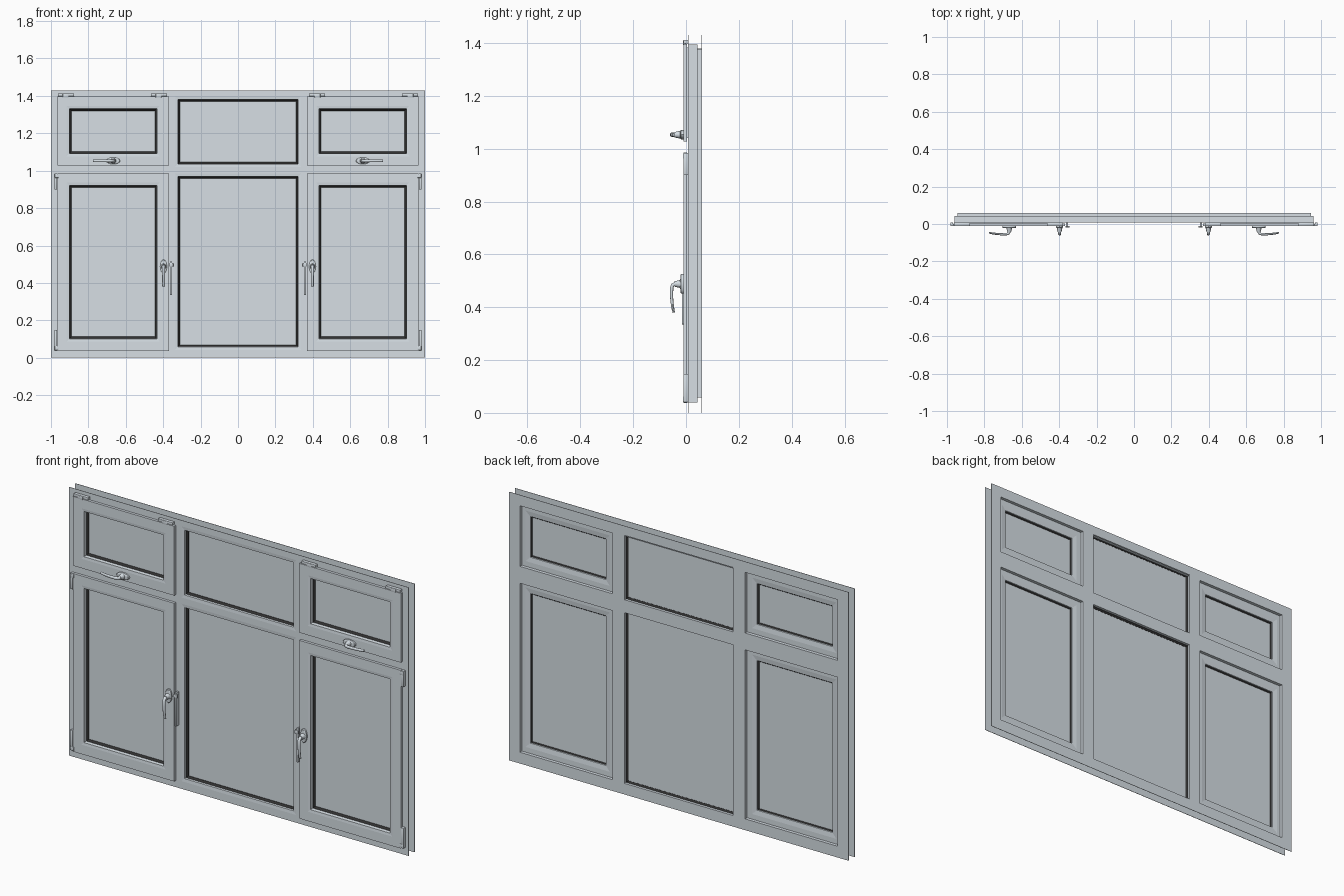
import bpy, bmesh, math
from mathutils import Vector

if "Cube" in bpy.data.objects:
    bpy.data.objects.remove(bpy.data.objects["Cube"])


def material(name, colour):
    mat = bpy.data.materials.new(name)
    mat.use_nodes = True
    mat.diffuse_color = colour
    mat.node_tree.nodes["Principled BSDF"].inputs["Base Color"].default_value = colour
    return mat


PAINT = material("pale_blue_grey", (0.68, 0.74, 0.785, 1))
RUBBER = material("dark_rubber", (0.03, 0.03, 0.03, 1))

FRONT, BACK = 0.007, 0.06      # planes of the two frame faces
SASH_FRONT = -0.01


def finish(name, bm, smooth=False, mat=PAINT):
    mesh = bpy.data.meshes.new(name)
    bm.to_mesh(mesh)
    bm.free()
    mesh.materials.append(mat)
    obj = bpy.data.objects.new(name, mesh)
    bpy.context.collection.objects.link(obj)
    if smooth:
        bpy.ops.object.select_all(action='DESELECT')
        obj.select_set(True)
        bpy.context.view_layer.objects.active = obj
        bpy.ops.object.shade_smooth_by_angle(angle=math.radians(40))
    return obj


def skin(name, rings, loop=False, caps=False, flip=False, smooth=False, mat=PAINT):
    """Join successive rings of points with quads."""
    bm = bmesh.new()
    rows = [[bm.verts.new(p) for p in ring] for ring in rings]
    pairs = list(zip(rows, rows[1:]))
    if loop:
        pairs.append((rows[-1], rows[0]))
    for a, b in pairs:
        for i in range(len(a)):
            j = (i + 1) % len(a)
            bm.faces.new((a[i], a[j], b[j], b[i]))
    if caps:
        bm.faces.new(rows[0])
        bm.faces.new(rows[-1])
    bmesh.ops.recalc_face_normals(bm, faces=bm.faces)
    if flip:
        bmesh.ops.reverse_faces(bm, faces=bm.faces)
    return finish(name, bm, smooth, mat)


def rect_ring(rect, inset, y):
    x0, x1, z0, z1 = rect
    x0, x1, z0, z1 = x0 + inset, x1 - inset, z0 + inset, z1 - inset
    return [(x0, y, z0), (x1, y, z0), (x1, y, z1), (x0, y, z1)]


def box(name, rect, y0, y1, bevel=0):
    bm = bmesh.new()
    bmesh.ops.create_cube(bm, size=1)
    x0, x1, z0, z1 = rect
    for v in bm.verts:
        v.co = ((x0 + x1) / 2 + v.co.x * (x1 - x0),
                (y0 + y1) / 2 + v.co.y * (y1 - y0),
                (z0 + z1) / 2 + v.co.z * (z1 - z0))
    if bevel:
        bmesh.ops.bevel(bm, geom=bm.edges[:], offset=bevel, segments=2,
                        profile=0.5, affect='EDGES')
    return finish(name, bm, bevel > 0)


def mirrored(rect, side):
    x0, x1 = sorted((rect[0] * side, rect[1] * side))
    return (x0, x1, rect[2], rect[3])


def grown(rect, d):
    return (rect[0] - d, rect[1] + d, rect[2] - d, rect[3] + d)


def sheet(name, holes, y, facing):
    """Flat frame face with rectangular openings."""
    xs = sorted({-1, 1} | {v for h in holes for v in h[:2]})
    zs = sorted({0, 1.43} | {v for h in holes for v in h[2:]})
    bm = bmesh.new()
    for x0, x1 in zip(xs, xs[1:]):
        for z0, z1 in zip(zs, zs[1:]):
            cx, cz = (x0 + x1) / 2, (z0 + z1) / 2
            if any(h[0] < cx < h[1] and h[2] < cz < h[3] for h in holes):
                continue
            pts = rect_ring((x0, x1, z0, z1), 0, y)
            bm.faces.new([bm.verts.new(p) for p in pts[::-facing]])
    bmesh.ops.remove_doubles(bm, verts=bm.verts, dist=1e-5)
    bm.normal_update()
    obj = finish(name, bm)
    solid = obj.modifiers.new("thickness", 'SOLIDIFY')
    solid.thickness = 0.002
    solid.offset = -1


def oval_ring(centre, u, v, ru, rv, n=16):
    return [centre + u * ru * math.cos(t) + v * rv * math.sin(t)
            for t in (2 * math.pi * i / n for i in range(n))]


def handle(name, x, z, direction):
    """Oval rose, tapered hub and curved lever pointing along direction."""
    d, out = Vector(direction), Vector((0, -1, 0))
    w = d.cross(out)
    c = Vector((x, 0, z))
    rose = [(0.037, 0.018, 0.009), (0.037, 0.018, 0.018), (0.034, 0.015, 0.021),
            (0.015, 0.015, 0.022), (0.01, 0.01, 0.044)]
    skin(name + "_rose", [oval_ring(c + out * h, d, w, a, b) for a, b, h in rose],
         caps=True, smooth=True)
    path = [Vector(p) for p in ((0, 0.03), (0, 0.042), (0.004, 0.05), (0.014, 0.054),
                                (0.04, 0.055), (0.07, 0.053), (0.095, 0.049), (0.108, 0.046))]
    rings = []
    for i, p in enumerate(path):
        t = (path[min(i + 1, len(path) - 1)] - path[max(i - 1, 0)]).normalized()
        normal = d * -t.y + out * t.x
        rings.append(oval_ring(c + d * p.x + out * p.y, normal, w,
                               0.008 - 0.0005 * i, 0.009 - 0.0003 * i, 12))
    skin(name + "_lever", rings, caps=True, smooth=True)


# Openings: centre lights, rebates behind the sashes, reveals on the back
fixed_lights = {"lower": (-0.32, 0.32, 0.059, 0.968), "upper": (-0.32, 0.32, 1.037, 1.38)}
rebates = {"lower": (0.38, 0.958, 0.042, 0.978), "upper": (0.38, 0.958, 1.033, 1.393)}
reveals = {"lower": (0.39, 0.936, 0.06, 0.96), "upper": (0.39, 0.936, 1.05, 1.373)}
sashes = {"lower": (0.369, 0.966, 0.037, 0.986), "upper": (0.369, 0.966, 1.027, 1.396)}
sides = {"left": 1, "right": -1}
BEAD_SLOPE = 0.018

# Frame faces
for name, openings, margin, y, facing in (("frame_front", rebates, BEAD_SLOPE, FRONT, -1),
                                          ("frame_back", reveals, 0, BACK, 1)):
    holes = [grown(r, margin) for r in fixed_lights.values()]
    holes += [mirrored(r, s) for r in openings.values() for s in sides.values()]
    sheet(name, holes, y, facing)

# Continuous stepped core between the two faces
core, core_back = (-0.96, 0.96, 0.04, 1.395), (-0.945, 0.945, 0.058, 1.376)
skin("frame_core", [rect_ring(core, 0, FRONT + 0.001), rect_ring(core, 0, 0.044),
                    rect_ring(core_back, 0, 0.044), rect_ring(core_back, 0, BACK - 0.001)])

# Fixed centre lights: sloped bead, dark gasket, glass, back wall
bead = [(-BEAD_SLOPE, FRONT), (-0.001, 0.0085), (0, 0.012), (0, BACK)]
fixed_gasket = [(0, 0.02), (0.009, 0.029), (0.009, 0.04), (0, 0.046)]
for level, rect in fixed_lights.items():
    skin(f"{level}_centre_bead", [rect_ring(rect, i, y) for i, y in bead], flip=True)
    skin(f"{level}_centre_gasket", [rect_ring(rect, i, y) for i, y in fixed_gasket],
         loop=True, mat=RUBBER)
    box(f"{level}_centre_glass", rect, 0.03, 0.039)

# Opening sashes
sash_profile = [(0, 0.004), (0, SASH_FRONT), (0.05, SASH_FRONT), (0.064, -0.0085),
                (0.066, 0.006), (0.066, 0.03), (0.078, 0.03),
                (0.076, 0.039), (0.05, 0.042), (0.013, 0.042), (0.013, 0.004)]
sash_gasket = [(0.066, 0.009), (0.075, 0.017), (0.083, 0.029), (0.076, 0.035)]
for side, s in sides.items():
    for level in sashes:
        label = f"{side}_{level}"
        a, b = mirrored(rebates[level], s), mirrored(reveals[level], s)
        skin(label + "_rebate", [rect_ring(a, 0, FRONT), rect_ring(a, 0, 0.043),
                                 rect_ring(b, 0, 0.043), rect_ring(b, 0, BACK)], flip=True)
        rect = mirrored(sashes[level], s)
        skin(label + "_sash", [rect_ring(rect, i, y) for i, y in sash_profile], loop=True)
        skin(label + "_gasket", [rect_ring(rect, i, y) for i, y in sash_gasket],
             loop=True, mat=RUBBER)
        box(label + "_glass", grown(rect, -0.067), 0.018, 0.028)

    # Handles
    handle(side + "_lower_handle", s * 0.398, 0.488, (0, 0, -1))
    handle(side + "_upper_handle", s * 0.667, 1.053, (s, 0, 0))

    # Lock bar on the mullion
    box(side + "_lock_bar", mirrored((0.353, 0.363, 0.335, 0.515), s), -0.015, FRONT, 0.002)
    box(side + "_lock_catch", mirrored((0.346, 0.367, 0.487, 0.506), s), -0.019, -0.01, 0.002)

    # Side hinges of the lower sash, top hinges of the upper sash
    for place, z0, z1 in (("top", 0.9, 0.984), ("bottom", 0.04, 0.148)):
        box(f"{side}_{place}_side_hinge", mirrored((0.967, 0.982, z0, z1), s),
            SASH_FRONT, FRONT, 0.001)
        zc = z1 - 0.012 if place == "top" else z0 + 0.012
        box(f"{side}_{place}_side_hinge_arm", mirrored((0.96, 0.98, zc - 0.01, zc + 0.01), s),
            -0.0115, 0, 0.001)
    for place, x0 in (("inner", 0.38), ("outer", 0.877)):
        box(f"{side}_{place}_top_hinge", mirrored((x0, x0 + 0.085, 1.398, 1.412), s),
            SASH_FRONT, FRONT, 0.001)
        box(f"{side}_{place}_top_hinge_arm", mirrored((x0 + 0.03, x0 + 0.06, 1.392, 1.41), s),
            -0.0115, 0, 0.001)
